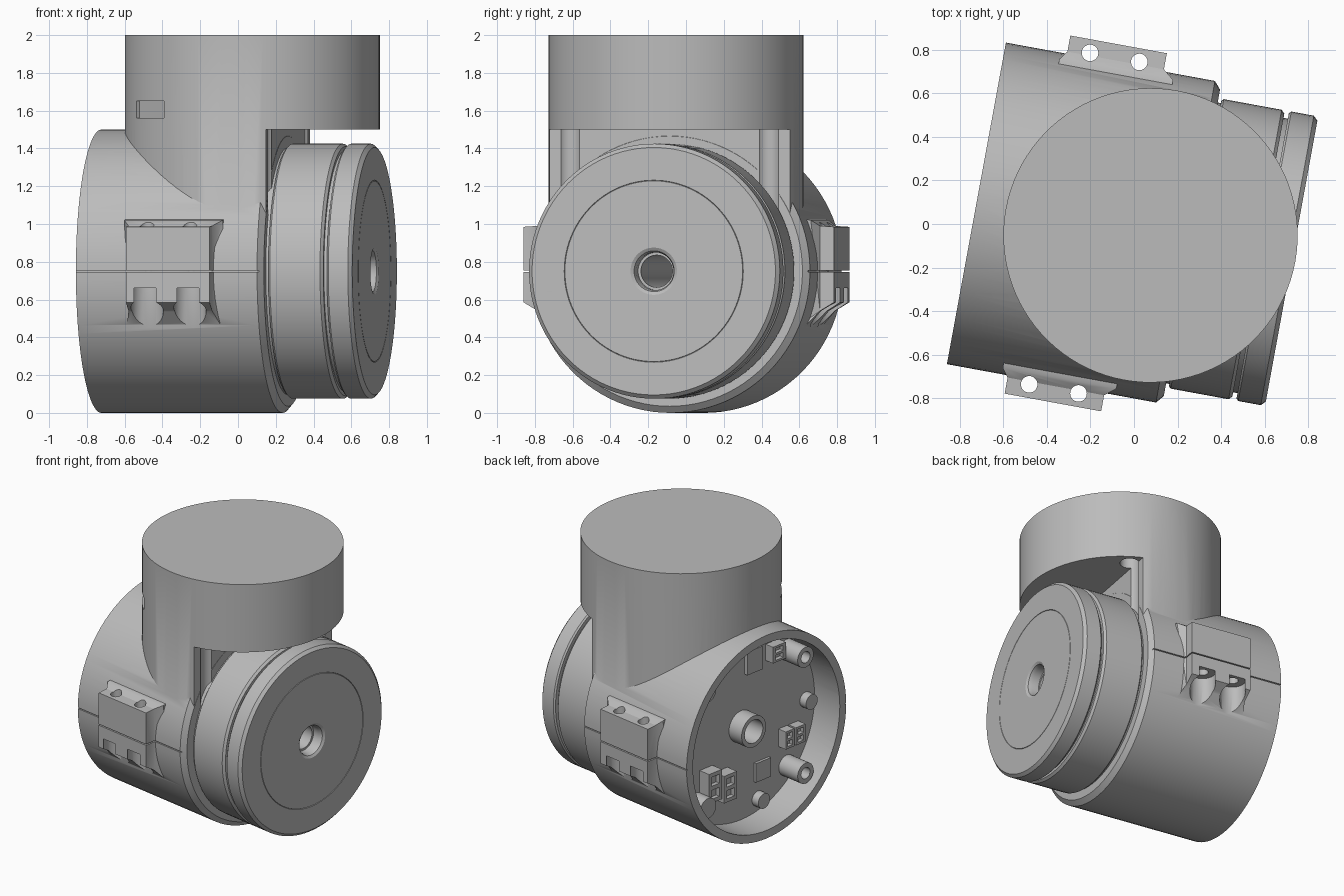
import bpy, bmesh
from math import radians, cos, sin, pi
from mathutils import Matrix, Vector

cube = bpy.data.objects.get("Cube")
if cube:
    bpy.data.objects.remove(cube)

grey = bpy.data.materials.new("plain_grey")
grey.use_nodes = True
grey.diffuse_color = (0.5, 0.5, 0.5, 1)
grey.node_tree.nodes["Principled BSDF"].inputs["Base Color"].default_value = (0.5, 0.5, 0.5, 1)

parts = []
R_BODY, R_NECK, LEFT, RIGHT, WALL = 0.75, 0.675, -0.735, 0.735, 0.27
FLOOR = LEFT + 0.24


def finish(name, bm):
    bmesh.ops.recalc_face_normals(bm, faces=bm.faces)
    me = bpy.data.meshes.new(name)
    bm.to_mesh(me)
    bm.free()
    me.materials.append(grey)
    ob = bpy.data.objects.new(name, me)
    bpy.context.collection.objects.link(ob)
    parts.append(ob)
    return ob


def box(name, lo, hi, turn=0):
    bm = bmesh.new()
    lo, hi = Vector(lo), Vector(hi)
    bmesh.ops.create_cube(bm, size=1)
    bm.transform(Matrix.Rotation(turn, 4, "Z") @ Matrix.Translation((lo + hi) / 2)
                 @ Matrix.Diagonal((*(hi - lo), 1)))
    return finish(name, bm)


def rod(name, axis, centre, r, a, b, seg=32):
    """Cylinder from a to b along X or Z, at the two other coordinates."""
    bm = bmesh.new()
    bmesh.ops.create_cone(bm, cap_ends=True, segments=seg, radius1=r, radius2=r, depth=b - a)
    mid = (a + b) / 2
    if axis == "X":
        bm.transform(Matrix.Translation((mid, *centre)) @ Matrix.Rotation(pi / 2, 4, "Y"))
    else:
        bm.transform(Matrix.Translation((*centre, mid)))
    return finish(name, bm)


def lathe(name, profile, seg=96):
    """Turn a closed (x, radius) loop around the X axis."""
    bm = bmesh.new()
    rings = []
    for i in range(seg):
        a = 2 * pi * i / seg
        rings.append([bm.verts.new((x, r * cos(a), r * sin(a))) for x, r in profile])
    n = len(profile)
    for i in range(seg):
        p, q = rings[i], rings[(i + 1) % seg]
        for j in range(n):
            k = (j + 1) % n
            bm.faces.new((p[j], p[k], q[k], q[j]))
    return finish(name, bm)


def combine(ob, tools, op="DIFFERENCE"):
    """Boolean each tool into the part and discard the tool."""
    for t in tools:
        t.hide_render = True
        m = ob.modifiers.new("bool", "BOOLEAN")
        m.operation, m.solver, m.object = op, "EXACT", t
        deps = bpy.context.evaluated_depsgraph_get()
        me = bpy.data.meshes.new_from_object(ob.evaluated_get(deps))
        ob.modifiers.clear()
        ob.data = me
        parts.remove(t)
        bpy.data.objects.remove(t)
    return ob


def polar(r, deg):
    return r * cos(radians(deg)), r * sin(radians(deg))


# Clamp ear: a side profile with a flared root, on either side of the housing
def ear(side):
    profile = [(0.55, 0.30), (0.72, 0.27), (0.76, 0.24), (0.835, 0.235),
               (0.835, -0.165), (0.76, -0.21), (0.66, -0.32), (0.55, -0.36)]
    bm = bmesh.new()
    ends = []
    for x, flare in ((-0.45, -0.03), (0.0, 0.05)):
        ends.append([bm.verts.new((x + (flare if y < 0.74 else 0), side * y, z)) for y, z in profile])
    bm.faces.new(ends[0])
    bm.faces.new(ends[1])
    for i in range(len(profile)):
        j = (i + 1) % len(profile)
        bm.faces.new((ends[0][i], ends[0][j], ends[1][j], ends[1][i]))
    bmesh.ops.triangulate(bm, faces=bm.faces)
    return finish("ear", bm)


# Housing: horizontal barrel joined with the vertical neck
neck = rod("neck", "Z", (0.077, 0), R_NECK, 0.1, 1.25, 96)
combine(neck, [box("neck_cut", (WALL - 0.001, -1, -0.5), (1.2, 1, 0.75))])
bm_profile = [(LEFT, 0.095), (LEFT, R_BODY), (WALL - 0.03, R_BODY), (WALL, R_BODY - 0.035), (WALL, 0.095)]
housing = lathe("housing", bm_profile)
combine(housing, [neck, ear(1), ear(-1)], "UNION")

cuts = [rod("end_recess", "X", (0, 0), 0.69, LEFT - 0.1, FLOOR, 96)]
for s in (1, -1):
    for x in (-0.347, -0.117):
        cuts.append(rod("ear_hole", "Z", (x, s * 0.773), 0.038, -0.15, 0.4))
        cuts.append(rod("ear_pocket", "Z", (x, s * 0.773), 0.086, -0.5, -0.09))
    cuts.append(rod("screw_channel", "Z", (0.31, s * 0.535), 0.065, 0.3, 0.85))
    cuts.append(box("seam", (LEFT - 0.1, min(s * 0.74, s), -0.004), (WALL + 0.1, max(s * 0.74, s), 0.004)))
combine(housing, cuts)

# Shallow rectangular mark on the neck
mark = box("mark", (0.645, -0.125, 0.81), (0.8, 0.125, 0.90), radians(226))
mark.data.transform(Matrix.Translation((0.077, 0, 0)))
combine(housing, [mark])

# Drive ring and its thin shoulder and core
lathe("drive_ring", [(0.25, 0.3), (0.25, 0.655), (0.285, 0.655), (0.285, 0.665), (0.295, R_NECK),
                     (0.565, R_NECK), (0.58, 0.66), (0.58, 0.3)])
lathe("drive_core", [(0.2, 0.1), (0.2, 0.64), (0.61, 0.64), (0.61, 0.1)])

# Output flange with central dish and face groove
flange = lathe("output_flange", [(0.6, 0.1), (0.6, 0.665), (0.61, R_NECK), (0.715, R_NECK), (RIGHT, 0.655),
                                 (RIGHT, 0.482), (RIGHT - 0.004, 0.48), (RIGHT, 0.478),
                                 (RIGHT, 0.125), (RIGHT - 0.01, 0.108), (RIGHT - 0.035, 0.1)])
screws = [37 + 90 * k for k in range(4)]
holes = [a + d for a in screws for d in (-22.5, 22.5)] + [172]
cuts = [rod("bolt_hole", "X", polar(0.575, a), 0.033, 0.66, 0.8, 24) for a in holes]
cuts += [rod("screw_seat", "X", polar(0.575, a), 0.056, 0.715, 0.8, 24) for a in screws]
combine(flange, cuts)

# Cross-head screws in the flange
for a in screws:
    y, z = polar(0.575, a)
    head = rod("flange_screw", "X", (y, z), 0.048, 0.70, RIGHT - 0.002, 24)
    combine(head, [box("slot", (0.725, y - w, z - h), (0.8, y + w, z + h))
                   for w, h in ((0.03, 0.007), (0.007, 0.03))])

# Central tube and standoffs inside the open end
lathe("centre_tube", [(LEFT + 0.12, 0.085), (LEFT + 0.12, 0.115), (FLOOR + 0.01, 0.115), (FLOOR + 0.01, 0.085)], 48)
lathe("bore_liner", [(FLOOR, 0.085), (FLOOR, 0.1), (0.65, 0.1), (0.65, 0.085)], 48)


def standoff(name, angle, r, top):
    y, z = polar(0.605, angle)
    post = rod(name, "X", (y, z), r, top, FLOOR + 0.01)
    combine(post, [rod("bore", "X", (y, z), r * 0.55, top - 0.1, FLOOR - 0.03)])


for k in range(4):
    standoff("tall_standoff", 45 + 90 * k, 0.075, LEFT + 0.06 if k in (1, 2) else LEFT + 0.12)
for angle in (180, 255):
    standoff("short_standoff", angle, 0.055, FLOOR - 0.06)

# Circuit board parts: centre (y, z), size and height
for name, y, z, w, h, t in (("power_connector", 0.33, -0.31, 0.12, 0.22, 0.09),
                            ("power_connector", 0.19, -0.36, 0.12, 0.20, 0.09),
                            ("signal_connector", -0.49, -0.20, 0.09, 0.13, 0.07),
                            ("signal_connector", -0.39, -0.20, 0.08, 0.13, 0.07),
                            ("data_connector", -0.29, 0.47, 0.12, 0.12, 0.07),
                            ("chip", -0.19, -0.38, 0.14, 0.14, 0.02),
                            ("flat_chip", -0.10, 0.46, 0.14, 0.17, 0.03)):
    part = box(name, (FLOOR - t, y - w / 2, z - h / 2), (FLOOR + 0.01, y + w / 2, z + h / 2))
    if "connector" in name:
        combine(part, [box("socket", (FLOOR - t - 0.1, y - w * 0.3, z + c * h - h * 0.15),
                           (FLOOR - t + 0.03, y + w * 0.3, z + c * h + h * 0.15)) for c in (-0.22, 0.22)])

# Place the assembly, turned about the vertical, and smooth it
place = Matrix.Translation((0, -0.038, 0.75)) @ Matrix.Rotation(radians(-10.4), 4, "Z")
bpy.ops.object.select_all(action="DESELECT")
for ob in parts:
    ob.data.transform(place)
    ob.select_set(True)
bpy.context.view_layer.objects.active = housing
bpy.ops.object.shade_smooth_by_angle(angle=radians(30))
